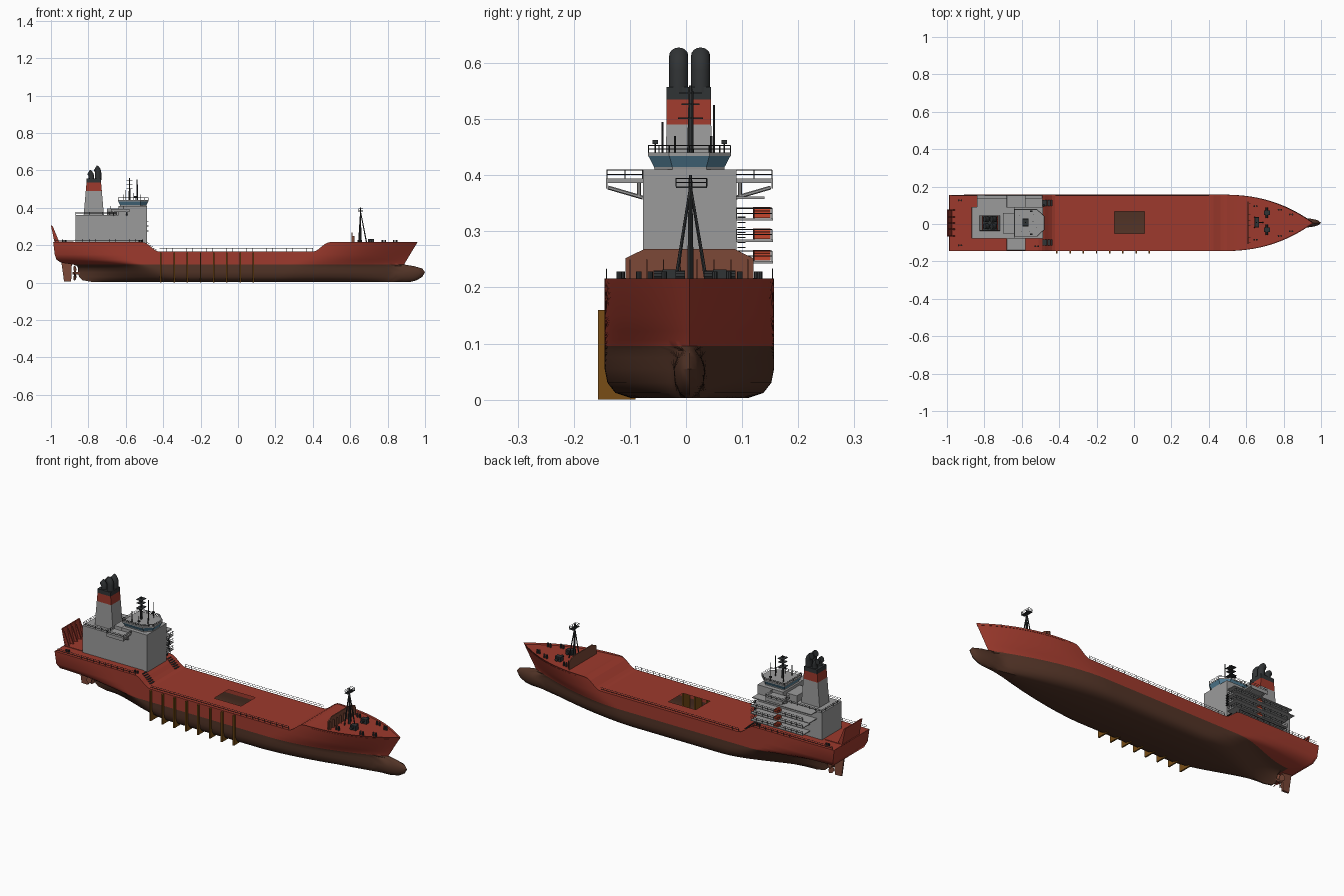
import bpy, bmesh, math
from mathutils import Vector, Matrix

CY = 0.006  # hull centreline


def material(name, rgb):
    m = bpy.data.materials.new(name)
    m.diffuse_color = (*rgb, 1)
    return m


RED = material("hull red", (0.34, 0.042, 0.026))
BROWN = material("antifouling brown", (0.085, 0.034, 0.02))
GREY = material("house grey", (0.33, 0.33, 0.33))
DARK = material("dark metal", (0.03, 0.033, 0.035))
OCHRE = material("fender ochre", (0.19, 0.075, 0.008))
BLUE = material("window blue", (0.09, 0.22, 0.32))
RUST = material("rust brown", (0.2, 0.065, 0.038))
ORANGE = material("raft orange", (0.55, 0.06, 0.025))


def finish(name, bm, *mats, smooth=None):
    bmesh.ops.recalc_face_normals(bm, faces=bm.faces[:])
    me = bpy.data.meshes.new(name)
    bm.to_mesh(me)
    bm.free()
    for m in mats:
        me.materials.append(m)
    ob = bpy.data.objects.new(name, me)
    bpy.context.collection.objects.link(ob)
    if smooth:
        me.shade_smooth()
        me.set_sharp_from_angle(angle=math.radians(smooth))
    return ob


def box(bm, x0, x1, y0, y1, z0, z1):
    m = Matrix.Translation(((x0 + x1) / 2, (y0 + y1) / 2, (z0 + z1) / 2))
    m = m @ Matrix.Diagonal((x1 - x0, y1 - y0, z1 - z0, 1))
    bmesh.ops.create_cube(bm, size=1, matrix=m)


def bar(bm, p, q, r, r2=None, sides=6):
    p, q = Vector(p), Vector(q)
    m = Matrix.Translation((p + q) / 2) @ (q - p).to_track_quat('Z', 'Y').to_matrix().to_4x4()
    bmesh.ops.create_cone(bm, cap_ends=True, segments=sides, radius1=r, radius2=r2 or r,
                          depth=(q - p).length, matrix=m)


def prism(bm, low, high):
    a, b = [bm.verts.new(p) for p in low], [bm.verts.new(p) for p in high]
    bm.faces.new(a)
    bm.faces.new(b)
    for i in range(len(a)):
        j = (i + 1) % len(a)
        bm.faces.new((a[i], a[j], b[j], b[i]))


def rail(bm, pts, h=0.018, step=0.035, r=0.001):
    for p, q in zip(pts, pts[1:]):
        p, q = Vector(p), Vector(q)
        n = max(1, round((q - p).length / step))
        for i in range(n + 1):
            c = p.lerp(q, i / n)
            bar(bm, c, c + Vector((0, 0, h)), r, sides=4)
        for f in (0.5, 1):
            up = Vector((0, 0, h * f))
            bar(bm, p + up, q + up, r, sides=4)


def ease(a, b, x):
    t = min(1, max(0, (x - a) / (b - a)))
    return t * t * (3 - 2 * t)


# ---- hull: lofted waterlines, z / bow / aft / half beam / entrance start, power / stern beam / run start / bulb
def sheer(x):
    return 0.165 + 0.051 * (1 - ease(-0.51, -0.42, x)) + 0.051 * ease(0.4, 0.49, x)


LEVELS = [(0.003, 0.92, -0.78, 0.105, 0.2, 1.5, 0.003, -0.25, 0.008),
          (0.012, 0.955, -0.83, 0.132, 0.22, 1.6, 0.004, -0.3, 0.018),
          (0.03, 0.985, -0.85, 0.146, 0.25, 1.7, 0.005, -0.35, 0.026),
          (0.055, 1.0, -0.855, 0.151, 0.27, 1.7, 0.006, -0.4, 0.028),
          (0.075, 0.985, -0.855, 0.151, 0.28, 1.7, 0.012, -0.45, 0.022),
          (0.088, 0.94, -0.86, 0.151, 0.29, 1.7, 0.03, -0.48, 0.012),
          (0.096, 0.889, -0.88, 0.151, 0.3, 1.75, 0.055, -0.5, 0),
          (0.106, 0.893, -0.945, 0.151, 0.32, 1.8, 0.095, -0.55, 0),
          (0.122, 0.903, -0.97, 0.151, 0.35, 1.9, 0.13, -0.6, 0),
          (0.15, 0.92, -0.98, 0.151, 0.4, 2.1, 0.147, -0.7, 0),
          (None, 0.96, -0.988, 0.151, 0.46, 2.4, 0.15, -0.8, 0)]


def half_beam(x, lv):
    z, bow, aft, mid, fs, p, tr, rs, bulb = lv
    end = min(bow, 0.889) if bulb else bow
    w = mid
    if x > fs:
        w = mid * max(0, 1 - min(1, (x - fs) / (end - fs)) ** p)
    if x > 0.8 and bulb:
        t = max(0, (x - 0.86) / (bow - 0.86))
        w = max(w, bulb * math.sqrt(max(0, 1 - t * t)))
    if x < rs:
        w = mid + (tr - mid) * ease(0, 1, (rs - x) / (rs - aft))
    return w


bm = bmesh.new()
N = 130
rows = []
for i in range(N + 1):
    s = i / N
    half = []
    for lv in LEVELS:
        x = lv[2] + (lv[1] - lv[2]) * s
        half.append((x, half_beam(x, lv), lv[0] or sheer(x)))
    rows.append([bm.verts.new((x, CY - w, z)) for x, w, z in reversed(half)] +
                [bm.verts.new((x, CY + w, z)) for x, w, z in half])
for a, b in zip(rows, rows[1:]):
    for j in range(len(a) - 1):
        bm.faces.new((a[j], a[j + 1], b[j + 1], b[j]))
for j in range(len(LEVELS) - 1):
    a = rows[0]
    bm.faces.new((a[j], a[j + 1], a[-2 - j], a[-1 - j]))
bmesh.ops.remove_doubles(bm, verts=bm.verts[:], dist=0.0002)
for f in bm.faces:
    f.material_index = int(max(v.co.z for v in f.verts) < 0.097)
finish("hull", bm, RED, BROWN, smooth=40)

# ---- deck with open hatch
HX0, HX1 = -0.105, 0.055
bm = bmesh.new()
xs = sorted([-0.987 + 1.943 * i / 110 for i in range(111)] + [HX0, HX1])
rows = []
for x in xs:
    w = half_beam(x + 0.003 if x > 0.5 else x, LEVELS[-1])
    z = sheer(x) - 0.008 * ease(0.42, 0.55, x) - 0.0005
    rows.append([bm.verts.new((x, CY + y, z)) for y in (-w, max(-w, -0.058), min(w, 0.062), w)])
for k, (a, b) in enumerate(zip(rows, rows[1:])):
    for j in range(3):
        if j == 1 and HX0 - 1e-6 <= xs[k] < HX1 - 1e-6:
            continue
        bm.faces.new((a[j], a[j + 1], b[j + 1], b[j]))
bmesh.ops.remove_doubles(bm, verts=bm.verts[:], dist=0.0002)
finish("main_deck", bm, RED)

# ---- stern ramp with lattice ribs
bm = bmesh.new()
prism(bm, [(-0.978, y, 0.2) for y in (-0.068, 0.078)] + [(-0.97, y, 0.2) for y in (0.078, -0.068)],
      [(-1.0, y, 0.305) for y in (-0.068, 0.078)] + [(-0.994, y, 0.305) for y in (0.078, -0.068)])
for y in (-0.064, -0.028, 0.005, 0.038, 0.074):
    prism(bm, [(-0.972, y - .003, .215), (-0.972, y + .003, .215), (-0.955, y + .003, .215), (-0.955, y - .003, .215)],
          [(-0.996, y - .003, .3), (-0.996, y + .003, .3), (-0.99, y + .003, .3), (-0.99, y - .003, .3)])
finish("stern_ramp", bm, RED)
bm = bmesh.new()
box(bm, -0.967, -0.88, -0.068, 0.08, 0.2155, 0.2185)
finish("ramp_bay_plate", bm, RED)

# ---- rudder and propeller
bm = bmesh.new()
prism(bm, [(-0.93, CY - .004, .006), (-0.93, CY + .004, .006), (-0.892, CY + .006, .006), (-0.892, CY - .006, .006)],
      [(-0.945, CY - .004, .112), (-0.945, CY + .004, .112), (-0.888, CY + .006, .112), (-0.888, CY - .006, .112)])
finish("rudder", bm, RUST)
bm = bmesh.new()
bar(bm, (-0.885, CY, 0.05), (-0.845, CY, 0.05), 0.007, sides=12)
for k in range(4):
    rot = Matrix.Translation((-0.872, CY, 0.05)) @ Matrix.Rotation(k * math.pi / 2 + 0.3, 4, 'X')
    vs = [bm.verts.new(rot @ Vector(p)) for p in
          ((0.004, -.004, .004), (0.009, -.014, .025), (0.004, -.008, .04), (-.004, .008, .04), (-.009, .014, .025), (-.004, .004, .004))]
    bm.faces.new(vs)
finish("propeller", bm, RUST)

# ---- side fender plates
bm = bmesh.new()
for k in range(8):
    x = -0.412 + 0.0705 * k
    box(bm, x - 0.004, x + 0.004, -0.157, -0.09, 0.0, 0.16)
finish("side_fenders", bm, OCHRE)

# ---- accommodation house
bm = bmesh.new()
box(bm, -0.87, -0.64, -0.077, 0.09, 0.21, 0.36)
box(bm, -0.64, -0.487, -0.077, 0.09, 0.21, 0.41)
box(bm, -0.70, -0.64, -0.05, 0.06, 0.36, 0.395)
for z in (0.243, 0.281, 0.319, 0.358):  # side balconies
    box(bm, -0.84 if z > 0.3 else -0.80, -0.49, 0.09, 0.155 if z < 0.35 else 0.14, z, z + 0.004)
for s in (-1, 1):  # bridge wings on brackets
    wall, tip = CY + s * 0.083, CY + s * 0.149
    box(bm, -0.68, -0.58, min(wall, tip), max(wall, tip), 0.386, 0.394)
    box(bm, -0.68, -0.58, tip - 0.003 if s > 0 else tip, tip if s > 0 else tip + 0.003, 0.376, 0.394)
    for x in (-0.665, -0.595):
        bar(bm, (x, wall, 0.36), (x, CY + s * 0.145, 0.378), 0.0035)
        bar(bm, (x, CY + s * 0.09, 0.36), (x, CY + s * 0.09, 0.39), 0.0035)
finish("accommodation_house", bm, GREY)


# ---- wheelhouse: flared window band with flat roof
def plan(g, z):
    return [(-0.63 - g, CY - .062 - g, z), (-0.52, CY - .062 - g, z), (-0.49 + g, CY - .03 - g / 2, z),
            (-0.49 + g, CY + .03 + g / 2, z), (-0.52, CY + .062 + g, z), (-0.63 - g, CY + .062 + g, z)]


for name, mat, g0, z0, g1, z1 in (("wheelhouse_sill", GREY, 0, .408, .001, .415), ("wheelhouse_windows", BLUE, .001, .415, .011, .434),
                                  ("wheelhouse_roof", GREY, .012, .434, .012, .44)):
    bm = bmesh.new()
    prism(bm, plan(g0, z0), plan(g1, z1))
    finish(name, bm, mat)

# ---- life rafts on the balconies
bm = bmesh.new()
for z in (0.247, 0.285, 0.323):
    box(bm, -0.65, -0.625, 0.119, 0.151, z + 0.001, z + 0.013)
    bar(bm, (-0.6375, 0.119, z + 0.012), (-0.6375, 0.151, z + 0.012), 0.008, sides=10)
finish("life_rafts", bm, ORANGE)

# ---- funnel in colour bands
FUN = [(0.36, 0.054), (0.49, 0.043), (0.535, 0.039), (0.557, 0.039)]
for (z0, h0), (z1, h1), mat, nm in zip(FUN, FUN[1:], (GREY, RED, DARK), ("base", "stripe", "cap")):
    bm = bmesh.new()
    prism(bm, *[[(-0.771 + a * h, 0.005 + b * (0.0395 + (h - .039) * .12), z) for a, b in ((-1, -1), (1, -1), (1, 1), (-1, 1))]
                for z, h in ((z0, h0), (z1, h1))])
    finish("funnel_" + nm, bm, mat)

# ---- exhaust pipes bending aft
bm = bmesh.new()
for y in (-0.013, 0.026):
    for x, z, r in ((-0.748, 0.587, 0.017), (-0.784, 0.565, 0.015)):
        path = [(x, z - 0.04)] + [(x - .03 + .03 * math.cos(t * .26), z + .03 * math.sin(t * .26)) for t in range(5)]
        rings = []
        for i, (px, pz) in enumerate(path):
            t = max(0, i - 1) * 0.26
            rings.append([bm.verts.new((px + r * math.cos(a) * math.cos(t), y + r * math.sin(a), pz + r * math.cos(a) * math.sin(t)))
                          for a in [k * math.tau / 16 for k in range(16)]])
        for a, b in zip(rings, rings[1:]):
            for k in range(16):
                bm.faces.new((a[k], a[k - 1], b[k - 1], b[k]))
        bm.faces.new(rings[-1])
finish("exhaust_pipes", bm, DARK, smooth=40)

# ---- breakwater on the foredeck
bm = bmesh.new()
prof = [(-0.108, 0.2), (-0.108, 0.252), (-0.075, 0.268), (0.087, 0.268), (0.12, 0.252), (0.12, 0.2)]
prism(bm, [(0.607, y, z) for y, z in prof], [(0.613, y, z) for y, z in prof])
for k in range(8):
    y = -0.1 + 0.03 * k
    box(bm, 0.613, 0.622, y - 0.001, y + 0.001, 0.205, 0.25)
finish("breakwater", bm, RUST)

# ---- foremast tripod
bm = bmesh.new()
top = (0.655, 0.008, 0.38)
for p in ((0.645, -0.02, 0.2), (0.645, 0.038, 0.2), (0.69, 0.008, 0.2)):
    bar(bm, p, top, 0.0035, 0.0025)
bar(bm, (0.655, 0.008, 0.2), (0.655, 0.008, 0.4), 0.006, 0.003)
box(bm, 0.645, 0.668, -0.018, 0.037, 0.377, 0.38)
rail(bm, [(0.645, -0.018, .38), (0.668, -0.018, .38), (0.668, 0.037, .38), (0.645, 0.037, .38), (0.645, -0.018, .38)], 0.014)
finish("foremast", bm, DARK)

# ---- radar mast and aerials
bm = bmesh.new()
bar(bm, (-0.58, 0.008, 0.44), (-0.58, 0.008, 0.56), 0.006, 0.003)
for z, w in ((0.5, 0.022), (0.525, 0.016), (0.545, 0.02)):
    box(bm, -0.596, -0.564, 0.008 - w, 0.008 + w, z, z + 0.003)
for x, y, h in ((-0.54, 0.012, .55), (-0.535, 0.05, .525), (-0.6, -0.042, .495), (-0.56, -0.042, .48), (-0.52, -0.02, .47), (-0.61, 0.045, .47)):
    bar(bm, (x, y, 0.44), (x, y, h), 0.0018)
for y in (-0.055, 0.068):
    bar(bm, (-0.55, y, 0.44), (-0.55, y, 0.458), 0.0015)
    box(bm, -0.556, -0.544, y - 0.005, y + 0.005, 0.456, 0.463)
finish("radar_mast", bm, DARK)

# ---- winches, bollards and deck gear
bm = bmesh.new()
for y in (-0.03, 0.06):
    bar(bm, (0.71, y - 0.028, 0.222), (0.71, y + 0.028, 0.222), 0.008, sides=10)
    box(bm, 0.695, 0.728, y - 0.012, y + 0.012, 0.205, 0.232)
for x, w in ((0.65, 0.09), (0.78, 0.07), (0.84, 0.045), (-0.93, 0.12), (-0.52, 0.125)):
    for s in (-1, 1):
        for dx in (-0.007, 0.007):
            bar(bm, (x + dx, CY + s * w, 0.205), (x + dx, CY + s * w, 0.228), 0.005, sides=8)
for s in (-1, 1):  # sloping ladders at the deck step
    for k in range(6):
        box(bm, -0.49 + k * .009, -0.482 + k * .009, CY + s * .105 - .016, CY + s * .105 + .016, .215 - k * .008, .217 - k * .008)
for k in range(7):  # balcony stairs
    box(bm, -0.487, -0.478, 0.092, 0.106, 0.27 + k * 0.009, 0.272 + k * 0.009)
finish("deck_gear", bm, DARK)

# ---- railings
bm = bmesh.new()
for s in (-1, 1):
    e = CY + s * 0.148
    rail(bm, [(-0.42, e, 0.165), (0.4, e, 0.165)])
    rail(bm, [(-0.975, e, 0.215), (-0.51, e, 0.215)])
    t, w = CY + s * 0.147, CY + s * 0.083
    rail(bm, [(-0.68, w, .394), (-0.68, t, .394), (-0.58, t, .394), (-0.58, w, .394)], 0.015)
for z in (0.247, 0.285, 0.323):
    rail(bm, [(-0.8, 0.153, z), (-0.49, 0.153, z), (-0.49, 0.09, z)])
rail(bm, plan(0.011, 0.44) + plan(0.011, 0.44)[:1], 0.013)
rail(bm, [(-0.65, -0.075, .36), (-0.868, -0.075, .36), (-0.868, 0.088, .36), (-0.65, 0.088, .36)], 0.015)
finish("railings", bm, DARK)
